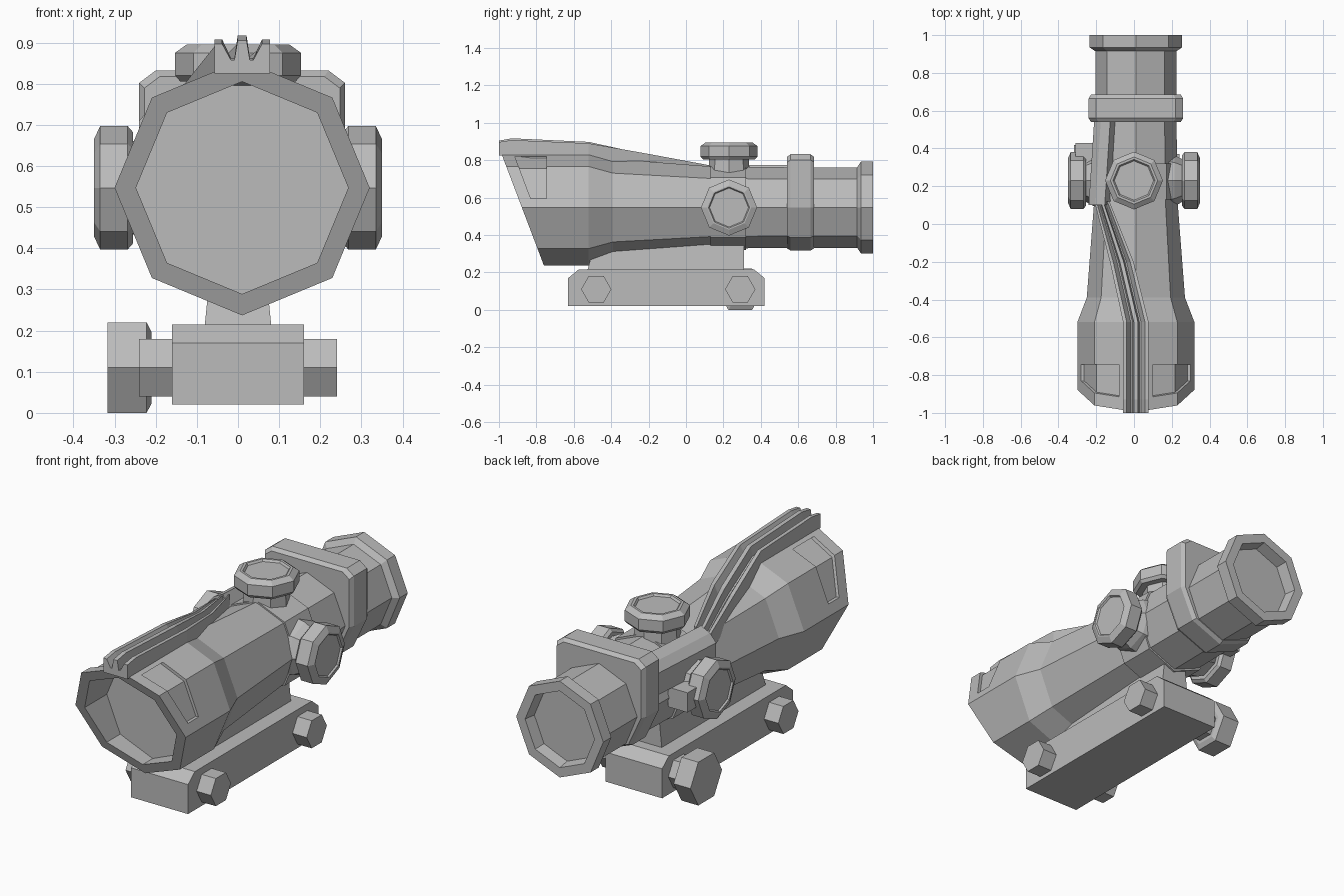
import bpy, bmesh
from math import cos, sin, pi
from mathutils import Vector

cube = bpy.data.objects.get("Cube")
if cube:
    bpy.data.objects.remove(cube, do_unlink=True)

metal = bpy.data.materials.new("grey_metal")
metal.use_nodes = True
COLOUR = (0.5, 0.5, 0.5, 1)
metal.diffuse_color = COLOUR
metal.node_tree.nodes["Principled BSDF"].inputs["Base Color"].default_value = COLOUR

AX, AZ = 0.01, 0.547    # optical axis
TY = 0.23               # turret position along the body


def skin(name, rings):
    """Bridge equal rings of points and cap both ends."""
    bm = bmesh.new()
    loops = [[bm.verts.new(p) for p in ring] for ring in rings]
    n = len(loops[0])
    for a, b in zip(loops, loops[1:]):
        for i in range(n):
            j = (i + 1) % n
            bm.faces.new((a[i], a[j], b[j], b[i]))
    bm.faces.new(loops[0])
    bm.faces.new(loops[-1])
    bmesh.ops.recalc_face_normals(bm, faces=bm.faces)
    mesh = bpy.data.meshes.new(name)
    bm.to_mesh(mesh)
    bm.free()
    mesh.materials.append(metal)
    obj = bpy.data.objects.new(name, mesh)
    bpy.context.collection.objects.link(obj)
    return obj


def ring(axis, centre, t, r, sides=8):
    """Regular polygon around an axis at position t."""
    u, v = centre
    pts = []
    for i in range(sides):
        a, b = u + r * cos(2 * pi * i / sides), v + r * sin(2 * pi * i / sides)
        pts.append(Vector({"x": (t, a, b), "y": (a, t, b), "z": (a, b, t)}[axis]))
    return pts


def lathe(name, axis, centre, stations, sides=8):
    return skin(name, [ring(axis, centre, t, r, sides) for t, r in stations])


def prism(name, axis, profile, stations):
    """Extrude a 2D profile along x or y."""
    return skin(name, [[(t, a, b) if axis == "x" else (a, t, b) for a, b in profile]
                       for t in stations])


def cut(target, tool):
    """Subtract one object from another and discard the cutter."""
    tool.hide_render = True
    mod = target.modifiers.new("cut", "BOOLEAN")
    mod.operation, mod.solver, mod.object = "DIFFERENCE", "EXACT", tool
    bpy.context.view_layer.update()
    graph = bpy.context.evaluated_depsgraph_get()
    mesh = bpy.data.meshes.new_from_object(target.evaluated_get(graph))
    target.modifiers.clear()
    target.data = mesh
    bpy.data.objects.remove(tool, do_unlink=True)


def slanted(r):
    pts = ring("y", (AX, AZ), 0, r)
    for p in pts:
        p.y = -0.985 + 0.38 * (0.83 - p.z)
    return pts


# Scope body, from recessed front lens to recessed rear lens
tube = [(-0.52, 0.31), (-0.39, 0.26), (0.13, 0.22), (0.56, 0.215), (0.915, 0.215),
        (0.935, 0.245), (1.0, 0.245), (1.0, 0.195), (0.94, 0.185)]
body = skin("scope_body", [ring("y", (AX, AZ), -0.7, 0.258), slanted(0.258), slanted(0.31)]
            + [ring("y", (AX, AZ), t, r) for t, r in tube])

# Shallow side pockets near the front opening
pocket = prism("pocket_cutter", "x",
               [(-0.915, 0.82), (-0.745, 0.82), (-0.745, 0.595), (-0.83, 0.595)], (-0.5, 0.5))
cut(pocket, lathe("pocket_core", "y", (AX, AZ), [(-1.2, 0.294), (-0.5, 0.294)]))
cut(body, pocket)

# Collar: octagonal below, square with chamfered corners above
collar = [(-0.25, 0), (-0.25, 0.255), (-0.21, 0.285), (0.21, 0.285), (0.25, 0.255), (0.25, 0),
          (0.175, -0.16), (0, -0.23), (-0.175, -0.16)]
skin("rear_collar", [[(AX + x * s, y, AZ + z * s) for x, z in collar]
                     for y, s in ((0.54, 0.95), (0.56, 1), (0.665, 1), (0.685, 0.95))])

# Adjustment turrets
lathe("turret_band", "y", (AX, AZ), [(0.13, 0.228), (0.32, 0.228)])
lathe("top_turret_neck", "z", (0, TY), [(0.66, 0.115), (0.82, 0.105)])
lathe("top_turret_cap", "z", (0, TY),
      [(0.805, 0.14), (0.82, 0.153), (0.875, 0.153), (0.895, 0.125), (0.895, 0.112), (0.885, 0.104)])
for side, name in ((1, "left"), (-1, "right")):
    lathe(name + "_turret_neck", "x", (TY, AZ),
          [(side * 0.14, 0.15), (side * 0.215, 0.135), (side * 0.27, 0.105)])
    lathe(name + "_turret_cap", "x", (TY, AZ),
          [(side * t, r) for t, r in ((0.255, 0.135), (0.268, 0.15), (0.335, 0.15),
                                      (0.35, 0.118), (0.35, 0.11), (0.342, 0.104))])
prism("turret_lug", "y", [(-0.31, 0.5), (-0.31, 0.6), (-0.2, 0.6), (-0.2, 0.5)], (0.3, 0.43))

# Grooved rail: three ridges, straight and then sweeping down one side
ridges = [(-0.5, -0.6), (-0.5, 0.9), (-0.36, 0.9), (-0.2, 0.4), (-0.14, 0.4), (-0.08, 1),
          (0.08, 1), (0.14, 0.4), (0.2, 0.4), (0.36, 0.9), (0.5, 0.9), (0.5, -0.6)]
path = [(-1.0, 0.01, 0.825, 0.135, 0.08), (-0.93, 0.01, 0.825, 0.135, 0.092),
        (-0.52, 0.01, 0.82, 0.135, 0.078), (-0.2, -0.065, 0.755, 0.125, 0.07),
        (0.12, -0.17, 0.7, 0.08, 0.06)]
rail = []
for i, (y, x, z, w, h) in enumerate(path):
    tilt = (0, 0, 0, 0.25, 0.5)[i]
    low = 0 if i < 2 else 1
    rail.append([(x + a * w, y, z + (b if b > 0 else b * low) * h + a * w * tilt)
                 for a, b in ridges])
skin("grooved_rail", rail)

# Housing that carries the rail back to the collar
skin("rail_housing", [[(x + dx, y, z) for x, z in
                       ((-0.24, 0.6), (-0.24, 0.71), (-0.205, 0.75), (-0.155, 0.775), (-0.1, 0.65))]
                      for y, dx in ((0.1, 0), (0.56, 0.03))])

# Pedestal and mounting base
skin("pedestal", [[(-w, y0, z), (w, y0, z), (w, y1, z), (-w, y1, z)]
                  for z, w, y0, y1 in ((0.2, 0.082, -0.53, 0.31), (0.42, 0.06, -0.47, 0.31))])
prism("mount_base", "x", [(-0.63, 0.02), (-0.63, 0.17), (-0.575, 0.215), (0.365, 0.215),
                          (0.42, 0.17), (0.42, 0.02)], (-0.16, 0.16))

# Clamp bolts and the large thumb knob
for y, name in ((-0.48, "front"), (0.29, "rear")):
    lathe(name + "_clamp_bolt", "x", (y, 0.11), [(-0.24, 0.081), (0.24, 0.081)], 6)
lathe("thumb_knob", "x", (0.29, 0.11), [(-0.317, 0.127), (-0.222, 0.127), (-0.21, 0.1)], 6)
